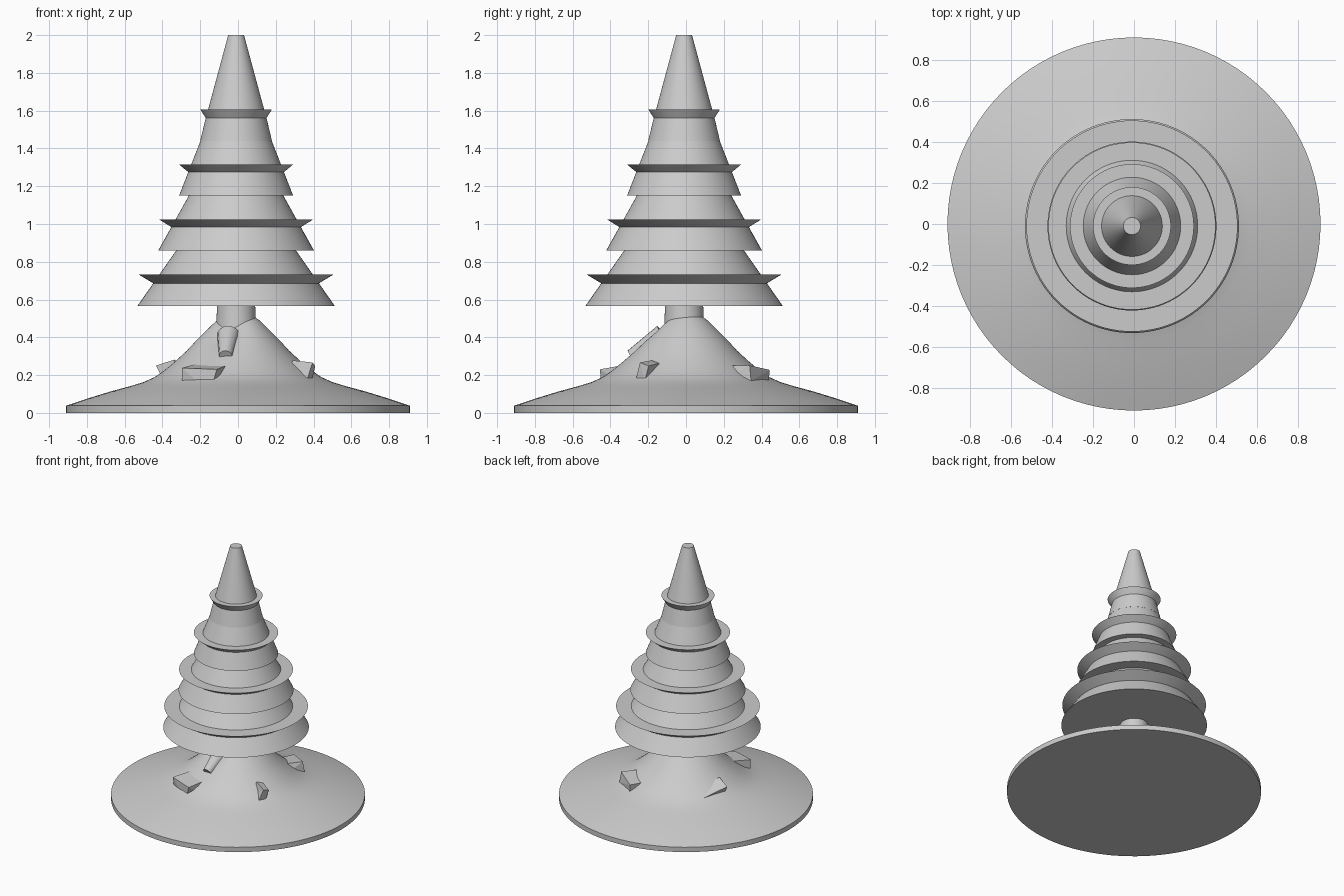
import bpy, bmesh, math, random
from mathutils import Vector, Matrix

random.seed(4)
cube = bpy.data.objects.get("Cube")
if cube:
    bpy.data.objects.remove(cube, do_unlink=True)

grey = bpy.data.materials.new("plain_grey")
grey.use_nodes = True
grey.diffuse_color = (0.6, 0.6, 0.6, 1)
grey.node_tree.nodes["Principled BSDF"].inputs["Base Color"].default_value = (0.6, 0.6, 0.6, 1)

AXIS = Vector((-0.01, -0.01, 0))  # the tree stands slightly off centre


def finish(name, bm, smooth=True):
    bmesh.ops.recalc_face_normals(bm, faces=bm.faces[:])
    mesh = bpy.data.meshes.new(name)
    bm.to_mesh(mesh)
    bm.free()
    mesh.materials.append(grey)
    obj = bpy.data.objects.new(name, mesh)
    bpy.context.collection.objects.link(obj)
    if smooth:
        bpy.ops.object.select_all(action="DESELECT")
        obj.select_set(True)
        bpy.context.view_layer.objects.active = obj
        bpy.ops.object.shade_smooth_by_angle(angle=math.radians(30))
    return obj


def lathe(profile, sides=96, centre=Vector()):
    """Closed solid of revolution through (radius, height) points."""
    bm = bmesh.new()
    rings = []
    for r, z in profile:
        rings.append([bm.verts.new(centre + Vector((r * math.cos(a), r * math.sin(a), z)))
                      for a in (i * math.tau / sides for i in range(sides))])
    for low, high in zip(rings, rings[1:]):
        for i in range(sides):
            j = (i + 1) % sides
            bm.faces.new((low[i], low[j], high[j], high[i]))
    bm.faces.new(rings[0])
    bm.faces.new(rings[-1])
    return bm


# Mound, with a shallow dip beside the trunk at the front
mound = lathe([(0.91, 0), (0.91, 0.038), (0.8, 0.075), (0.68, 0.112), (0.565, 0.143),
               (0.5, 0.163), (0.44, 0.19), (0.39, 0.225), (0.33, 0.275), (0.27, 0.33),
               (0.22, 0.385), (0.17, 0.435), (0.12, 0.485), (0.08, 0.515)])
for v in mound.verts:
    if v.co.z > 0.2:
        d = (v.co.xy - Vector((-0.06, -0.14))).length
        v.co.z -= 0.05 * math.exp(-(d / 0.09) ** 2)
finish("mound", mound)

# Trunk
finish("trunk", lathe([(0.12, 0.3), (0.105, 0.45), (0.1, 0.6)], 48, AXIS))

# Foliage tiers: each flared skirt carries a flat-topped rim
tiers = [
    ("lower", (0.522, 0.567), (0.31, 0.87), (0.435, 0.684), (0.515, 0.732)),
    ("middle", (0.412, 0.86), (0.245, 1.16), (0.33, 0.976), (0.408, 1.024)),
    ("upper", (0.302, 1.15), (0.185, 1.45), (0.245, 1.268), (0.302, 1.315)),
    ("top", (0.19, 1.44), (0.15, 1.607), (0.16, 1.56), (0.19, 1.607)),
]
for name, base, peak, rim_low, rim_high in tiers:
    finish(name + "_foliage", lathe([base, peak], centre=AXIS))
    finish(name + "_rim", lathe([rim_low, rim_high], centre=AXIS))
finish("tip_cone", lathe([(0.15, 1.6), (0.042, 2.0)], centre=AXIS))

# Root running down the front of the mound
root = bmesh.new()
start, end = Vector((-0.05, -0.12, 0.41)), Vector((-0.065, -0.29, 0.3))
turn = (end - start).to_track_quat("Z", "Y").to_matrix().to_4x4()
bmesh.ops.create_cone(root, cap_ends=True, segments=16, radius1=0.06, radius2=0.035,
                      depth=(end - start).length,
                      matrix=Matrix.Translation((start + end) / 2) @ turn)
finish("front_root", root)


# Angular rocks half buried in the slope
def rock(name, place, size, roll=0.0, tilt=0.0):
    bm = bmesh.new()
    bmesh.ops.create_cube(bm, size=1)
    for v in bm.verts:
        v.co += Vector([random.uniform(-0.1, 0.1) for _ in range(3)])
        v.co = Vector(c * s for c, s in zip(v.co, size))
    facing = math.atan2(place[1], place[0]) + math.pi / 2
    bmesh.ops.transform(bm, verts=bm.verts[:], matrix=Matrix.Translation(place)
                        @ Matrix.Rotation(facing, 4, "Z") @ Matrix.Rotation(roll, 4, "Y")
                        @ Matrix.Rotation(tilt, 4, "X"))
    bmesh.ops.triangulate(bm, faces=bm.faces[:])
    bmesh.ops.dissolve_limit(bm, angle_limit=0.15, verts=bm.verts[:], edges=bm.edges[:])
    finish(name, bm, smooth=False)


rock("front_rock", (-0.17, -0.34, 0.19), (0.17, 0.16, 0.11), 0.1, 0.15)
rock("back_rock", (0.225, 0.32, 0.2), (0.18, 0.15, 0.09), 0.15)
rock("left_rock", (0.345, -0.2, 0.225), (0.05, 0.12, 0.09), 0.3, 0.1)
rock("right_rock", (-0.33, 0.17, 0.205), (0.2, 0.11, 0.06), -0.35, 0.3)
